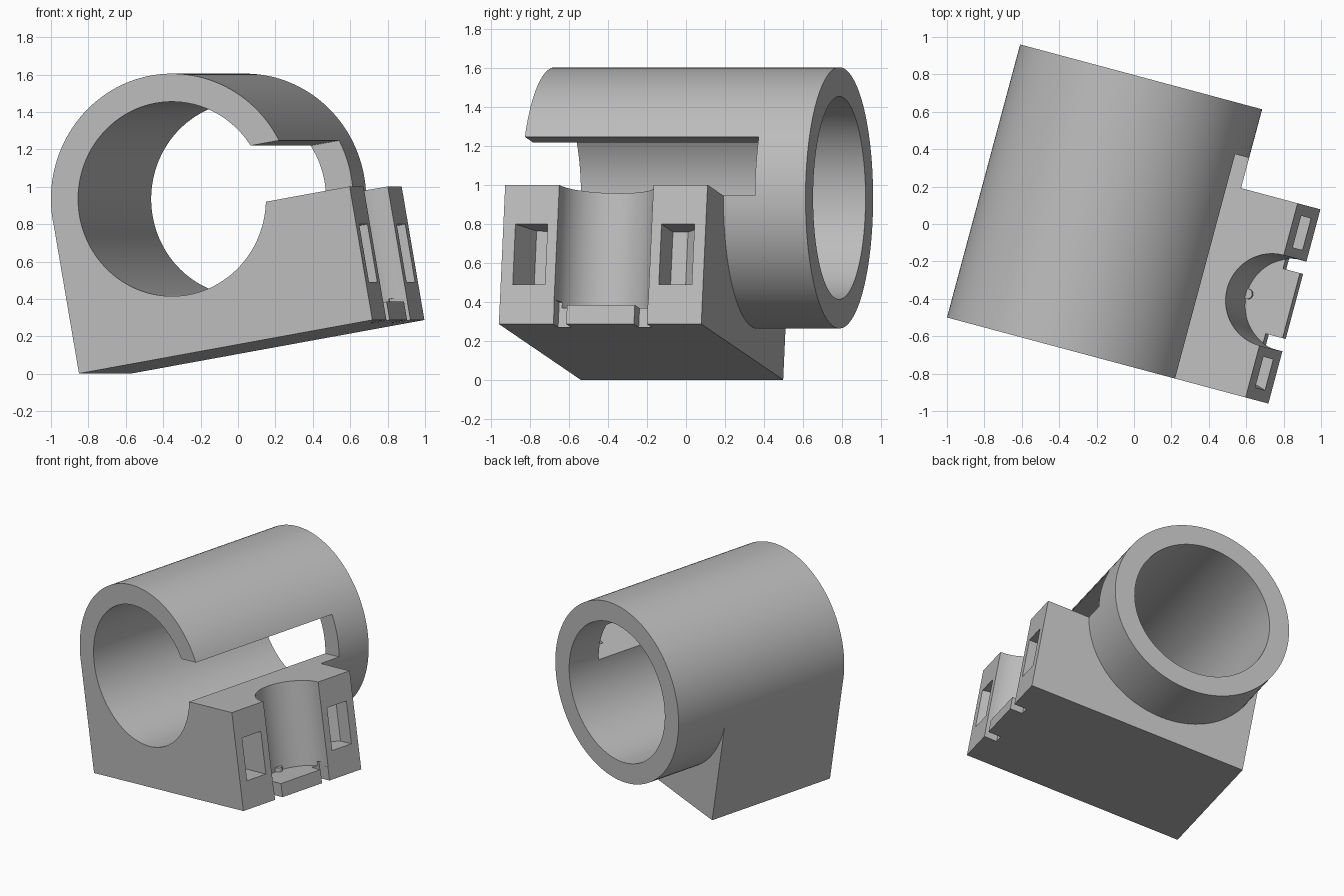
import bpy, bmesh, math
from mathutils import Matrix, Vector

cube = bpy.data.objects.get("Cube")
if cube:
    bpy.data.objects.remove(cube, do_unlink=True)

grey = bpy.data.materials.new("mid_grey")
grey.use_nodes = True
colour = (0.5, 0.5, 0.5, 1)
grey.diffuse_color = colour
grey.node_tree.nodes["Principled BSDF"].inputs["Base Color"].default_value = colour

# Working frame: x across the clamp, y along the tube, z up the socket
TUBE_R, BORE_R, TUBE_LEN = 0.67, 0.52, 1.511
FACE, BASE, TOP, DEPTH = 0.98, -0.83, -0.105, 1.075
MID = DEPTH / 2


def prism(name, points, lo, hi, along="z"):
    """Extrude a 2D outline along y (points are x, z) or z (points are x, y)."""
    bm = bmesh.new()
    place = (lambda p, q, h: (p, h, q)) if along == "y" else (lambda p, q, h: (p, q, h))
    face = bm.faces.new([bm.verts.new(place(p, q, lo)) for p, q in points])
    extruded = bmesh.ops.extrude_face_region(bm, geom=[face])["geom"]
    verts = [g for g in extruded if isinstance(g, bmesh.types.BMVert)]
    bmesh.ops.translate(bm, verts=verts, vec=Vector(place(0, 0, hi - lo)))
    bmesh.ops.recalc_face_normals(bm, faces=bm.faces)
    mesh = bpy.data.meshes.new(name)
    bm.to_mesh(mesh)
    bm.free()
    mesh.materials.append(grey)
    obj = bpy.data.objects.new(name, mesh)
    bpy.context.collection.objects.link(obj)
    return obj


def circle(cx, cy, r, n):
    return [(cx + r * math.cos(math.tau * i / n), cy + r * math.sin(math.tau * i / n))
            for i in range(n)]


def rect(x0, x1, y0, y1):
    return [(x0, y0), (x1, y0), (x1, y1), (x0, y1)]


def combine(target, tool, operation):
    mod = target.modifiers.new(operation.title(), "BOOLEAN")
    mod.operation, mod.solver, mod.object = operation, "EXACT", tool
    bpy.context.view_layer.objects.active = target
    bpy.ops.object.modifier_apply(modifier=mod.name)
    bpy.data.objects.remove(tool, do_unlink=True)


# Tube on its block
body = prism("clamp_body", circle(0, 0, TUBE_R, 128), 0, TUBE_LEN, "y")
left = 0.001 - TUBE_R
outline = [(left, BASE), (FACE, BASE), (FACE, TOP + 0.05), (0, TOP + 0.05), (0, 0), (left, 0)]
combine(body, prism("block", outline, 0, DEPTH, "y"), "UNION")

# Bore, side slot and upright round socket
cutters = [
    prism("bore_cutter", circle(0, 0, BORE_R, 128), -0.1, TUBE_LEN + 0.1, "y"),
    prism("slot_cutter", rect(0.2, 1.2, TOP, 0.205), -0.1, 1.242, "y"),
    prism("socket_cutter", circle(FACE, MID, 0.25, 80), BASE + 0.1, 0.3),
]

# Slits either side of the socket floor
for side in (-1, 1):
    edges = sorted((MID + side * 0.18, MID + side * 0.248))
    cutters.append(prism("slit_cutter", rect(0.885, 1.1, *edges), -1, -0.7))

# Strap pockets in the front face
near = [(1.1, 0.064), (FACE, 0.064), (0.78, 0.124), (0.75, 0.235), (1.1, 0.235)]
far = [(1.1, 0.84), (0.75, 0.84), (0.75, 0.92), (0.86, 1.015), (1.1, 1.015)]
for pocket in (near, far):
    cutters.append(prism("pocket_cutter", pocket, -0.625, -0.31))

for cutter in cutters:
    combine(body, cutter, "DIFFERENCE")

# Small locating peg at the back of the socket floor
peg = prism("socket_peg", circle(FACE - 0.243, MID, 0.028, 20), BASE + 0.08, BASE + 0.13)

# Tip the clamp and turn it into place
pose = (Matrix.Translation((-0.353, -0.673, 0.935))
        @ Matrix.Rotation(math.radians(-15), 4, "Z")
        @ Matrix.Rotation(math.radians(-10), 4, "Y"))
for obj in (body, peg):
    obj.data.transform(pose)
    bpy.ops.object.select_all(action="DESELECT")
    obj.select_set(True)
    bpy.context.view_layer.objects.active = obj
    bpy.ops.object.shade_smooth_by_angle(angle=math.radians(25))
